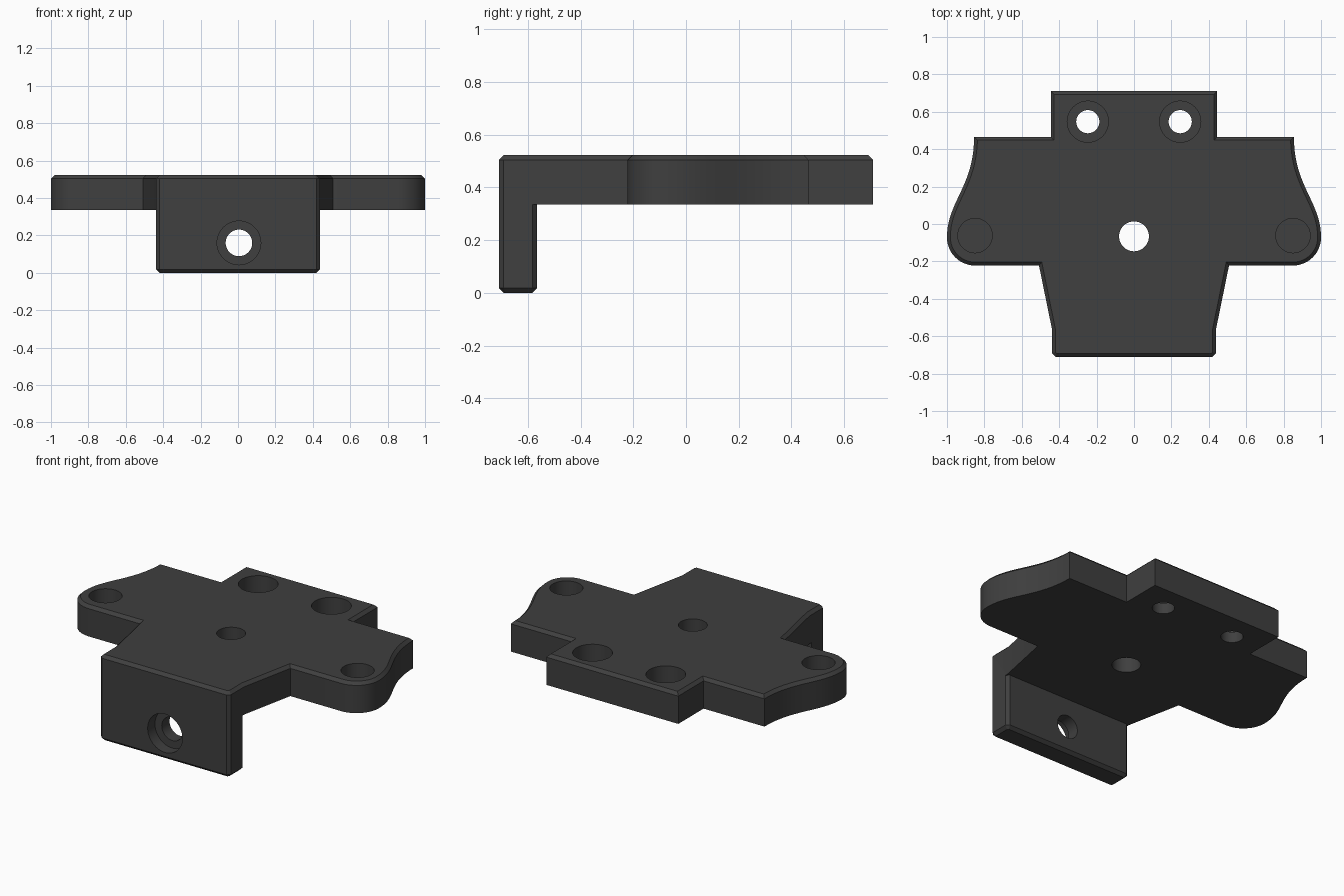
import bpy, bmesh, math

if "Cube" in bpy.data.objects:
    bpy.data.objects.remove(bpy.data.objects["Cube"])

TOP, UNDER, CH = 0.522, 0.335, 0.018

mat = bpy.data.materials.new("charcoal")
mat.diffuse_color = (0.05, 0.05, 0.05, 1)
mat.use_nodes = True
mat.node_tree.nodes["Principled BSDF"].inputs["Base Color"].default_value = mat.diffuse_color


def prism(name, outline, z0, z1, chamfer_top):
    """Extrude an outline, with a chamfer round its top or bottom face."""
    bm = bmesh.new()
    start, end, s = (z0, z1, 1) if chamfer_top else (z1, z0, -1)
    base = bm.faces.new([bm.verts.new((x, y, start)) for x, y in outline])
    ext = bmesh.ops.extrude_face_region(bm, geom=[base])["geom"]
    for v in ext:
        if isinstance(v, bmesh.types.BMVert):
            v.co.z = end - s * CH
    cap = next(f for f in ext if isinstance(f, bmesh.types.BMFace))
    bmesh.ops.recalc_face_normals(bm, faces=bm.faces)
    bmesh.ops.inset_region(bm, faces=[cap], thickness=CH, use_even_offset=True)
    for v in cap.verts:
        v.co.z = end
    bmesh.ops.recalc_face_normals(bm, faces=bm.faces)
    me = bpy.data.meshes.new(name)
    bm.to_mesh(me)
    bm.free()
    me.materials.append(mat)
    ob = bpy.data.objects.new(name, me)
    bpy.context.collection.objects.link(ob)
    return ob


def combine(target, other, operation):
    """Apply a boolean and discard the second object."""
    mod = target.modifiers.new(operation, 'BOOLEAN')
    mod.operation, mod.object, mod.solver = operation, other, 'EXACT'
    bpy.context.view_layer.objects.active = target
    bpy.ops.object.modifier_apply(modifier=mod.name)
    bpy.data.objects.remove(other)


def drill(target, r, start, end):
    """Cut a round hole between two points on a vertical or y axis."""
    mid = [(a + b) / 2 for a, b in zip(start, end)]
    along_y = abs(end[1] - start[1]) > 0.001
    bpy.ops.mesh.primitive_cylinder_add(
        vertices=48, radius=r, depth=math.dist(start, end), location=mid,
        rotation=(math.pi / 2 if along_y else 0, 0, 0))
    cutter = bpy.context.object
    cutter.hide_render = True
    cutter.data.materials.append(mat)
    combine(target, cutter, 'DIFFERENCE')


# Right half of the plate outline, front to back
half = [(0.42, -0.71), (0.438, -0.692), (0.438, -0.565), (0.508, -0.222)]
for i in range(13):                       # rounded wing corner
    a = -math.pi / 2 + math.pi / 2 * i / 12
    half.append((0.85 + 0.15 * math.cos(a), -0.072 + 0.15 * math.sin(a)))
for i in range(1, 21):                    # S-shaped wing side
    t = i / 20
    u = 1 - t
    half.append((u**3 + 3*u*u*t + (3*u*t*t + t**3) * 0.855,
                 -0.072*u**3 + 3*u*u*t*0.12 + 3*u*t*t*0.2 + t**3*0.466))
half += [(0.445, 0.466), (0.445, 0.71)]   # rear tab
outline = half + [(-x, y) for x, y in reversed(half)]
plate = prism("bracket", outline, UNDER, TOP, True)

# Front flange hanging below the plate
f = [(0.42, -0.71), (0.438, -0.692), (0.438, -0.583), (0.42, -0.565)]
flange = prism("flange", f + [(-x, y) for x, y in reversed(f)], 0, UNDER, False)
combine(plate, flange, 'UNION')

# Centre hole, blind wing sockets, counterbored rear holes
drill(plate, 0.08, (0, -0.066, 0.2), (0, -0.066, 0.7))
for s in (-1, 1):
    drill(plate, 0.092, (s * 0.85, -0.062, TOP - 0.13), (s * 0.85, -0.062, 0.7))
    drill(plate, 0.11, (s * 0.247, 0.547, TOP - 0.12), (s * 0.247, 0.547, 0.7))
    drill(plate, 0.062, (s * 0.247, 0.547, 0.2), (s * 0.247, 0.547, 0.6))

# Counterbored flange hole
drill(plate, 0.117, (0.005, -0.8, 0.16), (0.005, -0.64, 0.16))
drill(plate, 0.071, (0.005, -0.75, 0.16), (0.005, -0.5, 0.16))

bpy.ops.object.select_all(action='DESELECT')
plate.select_set(True)
bpy.context.view_layer.objects.active = plate
bpy.ops.object.shade_smooth_by_angle(angle=math.radians(25))
